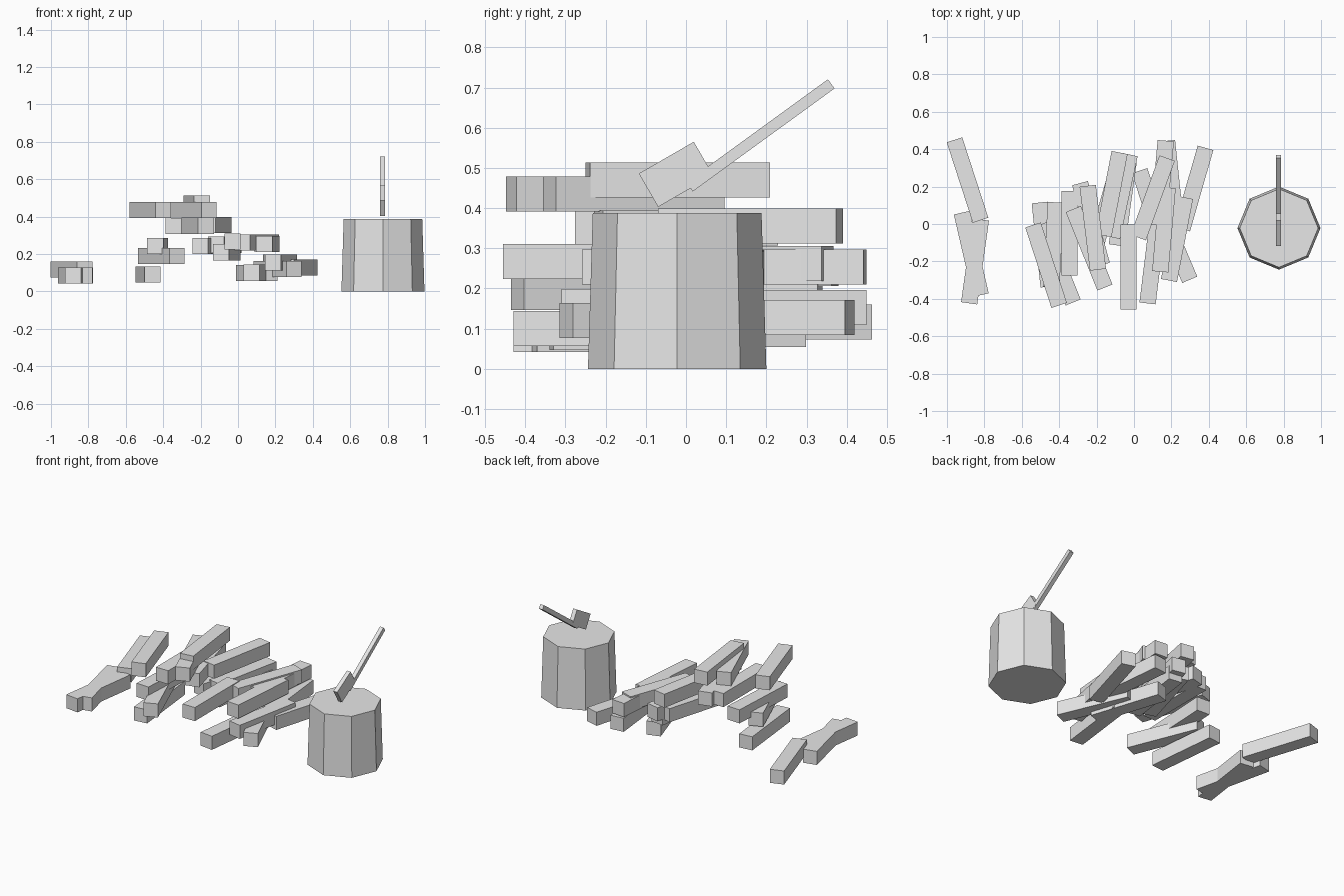
import bpy
from math import radians

default_cube = bpy.data.objects.get("Cube")
if default_cube:
    bpy.data.objects.remove(default_cube, do_unlink=True)

LOG_SIZE = (0.087, 0.452, 0.087)

# One plain colour for everything
grey = bpy.data.materials.new("plain_grey")
grey.use_nodes = True
colour = (0.8, 0.8, 0.8, 1)
grey.diffuse_color = colour
for node in grey.node_tree.nodes:
    if node.type == "BSDF_PRINCIPLED":
        node.inputs["Base Color"].default_value = colour


def finish(name):
    """Name the active object and give it the shared material."""
    part = bpy.context.object
    part.name = name
    part.data.materials.clear()
    part.data.materials.append(grey)
    return part


def box(name, size, location, tilt=0, turn=0):
    """Box with full dimensions, tilted about x or turned about z (degrees)."""
    bpy.ops.mesh.primitive_cube_add(
        size=1, location=location, rotation=(radians(tilt), 0, radians(turn)))
    part = finish(name)
    part.scale = size
    return part


def stack(name, logs):
    """Lay equal square logs at the given centre, height and turn."""
    for index, (x, y, z, turn) in enumerate(logs):
        box(f"{name}_log_{index + 1}", LOG_SIZE, (x, y, z), turn=turn)


# Three stray logs away from the pile
stack("stray", [
    (-.89, .235, .117, 18),
    (-.87, -.16, .085, 13),
    (-.85, -.2, .085, -8),
])

# Lower and upper layers of the tall side of the pile
stack("lower_pile", [
    (-.48, -.11, .09, 6),
    (-.41, -.21, .19, 22),
    (-.43, -.11, .243, -3),
    (-.14, .11, .243, -16),
    (-.07, .15, .25, -12),
    (-.06, .11, .21, -8),
])
stack("upper_pile", [
    (-.345, -.05, .35, 0),
    (-.23, 0, .35, 15),
    (-.12, .16, .355, -11),
    (-.47, -.22, .435, 18),
    (-.24, -.13, .435, 22),
    (-.22, -.02, .47, 7),
])

# Scattered logs on the stump side of the pile
stack("scattered", [
    (.1, .07, .098, 18),
    (.1, -.2, .1, -7),
    (.21, -.09, .12, 23),
    (.32, .19, .128, -16),
    (.23, -.08, .155, -11),
    (.2, .22, .153, 6),
    (.16, -.03, .253, -5),
    (.15, .22, .253, -5),
    (.1, .14, .262, -20),
    (-.03, -.23, .267, 0),
])

# Chopping block: tapered eight-sided stump
STUMP_HEIGHT = 0.388
bpy.ops.mesh.primitive_cone_add(
    vertices=8, radius1=0.222, radius2=0.21, depth=STUMP_HEIGHT,
    location=(0.775, -0.022, STUMP_HEIGHT / 2))
finish("chopping_stump")

# Axe resting in the stump
AXE_X = 0.772
box("axe_head", (0.027, 0.158, 0.096), (AXE_X, -0.025, 0.484), tilt=30)
box("axe_handle", (0.026, 0.436, 0.028), (AXE_X, 0.185, 0.581), tilt=36)
